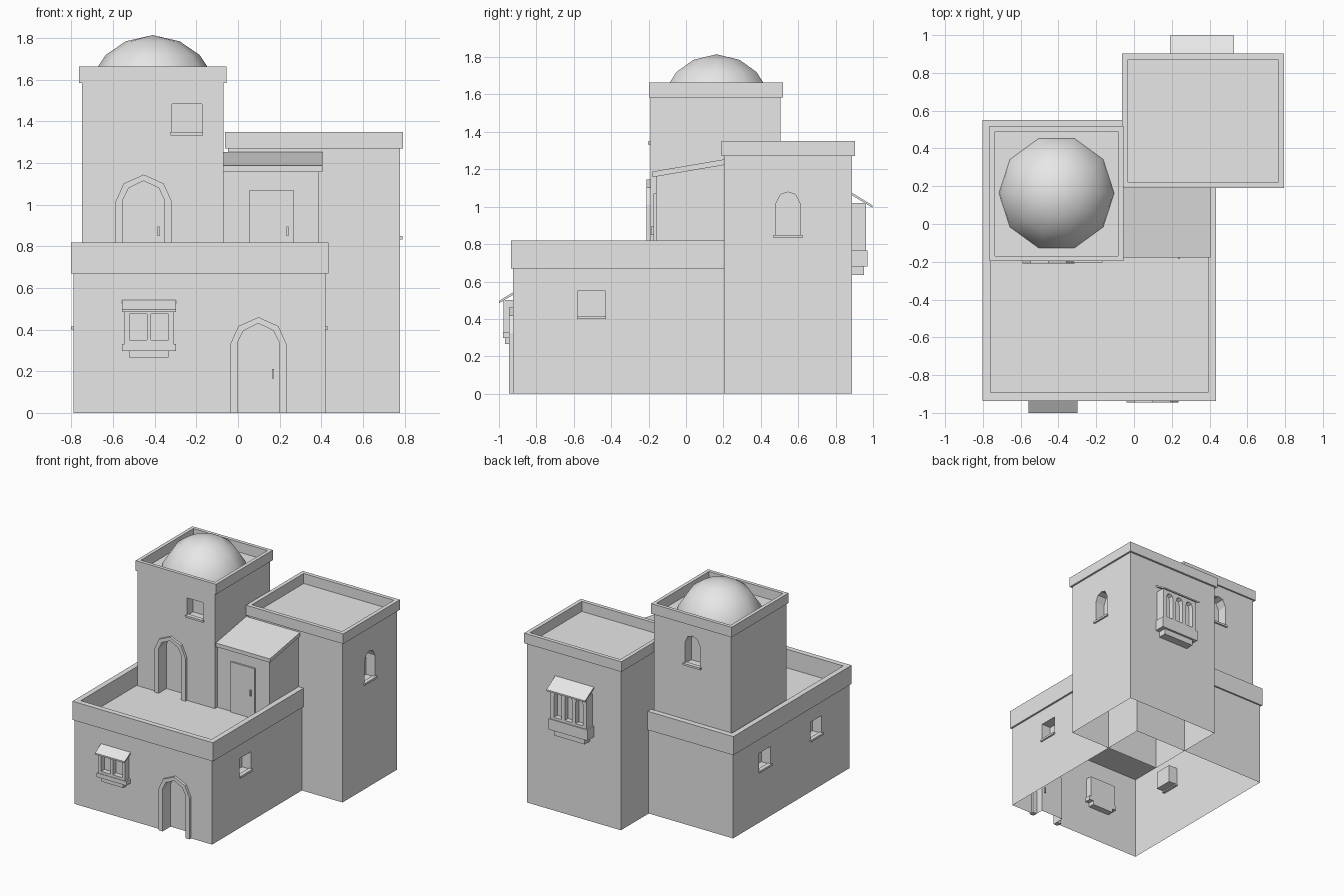
import bpy, bmesh
from mathutils import Vector

if "Cube" in bpy.data.objects:
    bpy.data.objects.remove(bpy.data.objects["Cube"], do_unlink=True)

PLASTER = bpy.data.materials.new("pale_grey_plaster")
PLASTER.use_nodes = True
GREY = (0.8, 0.8, 0.8, 1)
PLASTER.diffuse_color = GREY
PLASTER.node_tree.nodes["Principled BSDF"].inputs["Base Color"].default_value = GREY

# Outward and sideways directions of each wall
OUT = {"front": Vector((0, -1, 0)), "right": Vector((1, 0, 0)),
       "back": Vector((0, 1, 0)), "left": Vector((-1, 0, 0))}
SIDE = {"front": Vector((1, 0, 0)), "right": Vector((0, 1, 0)),
        "back": Vector((-1, 0, 0)), "left": Vector((0, -1, 0))}


def finish(name, bm):
    bmesh.ops.recalc_face_normals(bm, faces=bm.faces)
    mesh = bpy.data.meshes.new(name)
    bm.to_mesh(mesh)
    bm.free()
    mesh.materials.append(PLASTER)
    ob = bpy.data.objects.new(name, mesh)
    bpy.context.collection.objects.link(ob)
    return ob


def prism(name, pts, wall, at, d0, d1):
    """Outline in (sideways, up), extruded from d0 to d1 outward of a wall point."""
    bm = bmesh.new()
    base = Vector((at[0], at[1], 0)) + OUT[wall] * d0
    face = bm.faces.new([bm.verts.new(base + SIDE[wall] * u + Vector((0, 0, z))) for u, z in pts])
    new = bmesh.ops.extrude_face_region(bm, geom=[face])["geom"]
    moved = [v for v in new if isinstance(v, bmesh.types.BMVert)]
    bmesh.ops.translate(bm, verts=moved, vec=OUT[wall] * (d1 - d0))
    return finish(name, bm)


def rect(u0, u1, z0, z1):
    return [(u0, z0), (u1, z0), (u1, z1), (u0, z1)]


def box(name, x0, x1, y0, y1, z0, z1):
    return prism(name, rect(x0, x1, z0, z1), "front", (0, 0), -y0, -y1)


def cut(ob, cutters):
    for c in cutters:
        mod = ob.modifiers.new("opening", "BOOLEAN")
        mod.operation, mod.solver, mod.object = "DIFFERENCE", "EXACT", c
        bpy.context.view_layer.objects.active = ob
        bpy.ops.object.modifier_apply(modifier=mod.name)
        bpy.data.objects.remove(c, do_unlink=True)


def open_bottom(ob):
    bm = bmesh.new()
    bm.from_mesh(ob.data)
    low = min(v.co.z for v in bm.verts)
    under = [f for f in bm.faces if all(v.co.z < low + 0.001 for v in f.verts)]
    bmesh.ops.delete(bm, geom=under, context="FACES")
    bm.to_mesh(ob.data)
    bm.free()


def parapet(name, x0, x1, y0, y1, z0, z1, t):
    ring = box(name, x0, x1, y0, y1, z0, z1)
    cut(ring, [box("cutter", x0 + t, x1 - t, y0 + t, y1 - t, z0 - 0.1, z1 + 0.1)])


def arch(half, z0, spring, shoulder, top):
    """Arched outline running from the left foot over the top to the right foot."""
    left = [(-half, z0), (-half, spring), (-shoulder[0], shoulder[1])]
    return left + [(0, top)] + [(-u, z) for u, z in reversed(left)]


RECESS = 0.08


def window(wall, at, z, arched=False):
    """Adds a sill and returns the cutter for the opening."""
    prism(wall + "_window_sill", rect(-0.078, 0.078, z, z + 0.016), wall, at, -0.02, 0.013)
    if arched:
        pts = arch(0.066, z + 0.01, z + 0.18, (0.04, z + 0.232), z + 0.245)
    else:
        pts = rect(-0.072, 0.072, z + 0.01, z + 0.152)
    return prism("cutter", pts, wall, at, -RECESS, 0.1)


def arched_door(name, at, z, foot):
    """Adds surround and handle and returns the cutter for the doorway."""
    outer = arch(0.137, foot, z + 0.326, (0.096, z + 0.417), z + 0.46)
    inner = arch(0.1, foot, z + 0.338, (0.072, z + 0.395), z + 0.43)
    prism(name + "_surround", outer + inner[::-1], "front", at, -0.02, 0.02)
    prism(name + "_handle", rect(0.066, 0.076, z + 0.165, z + 0.21), "front", at,
          -RECESS - 0.01, -RECESS + 0.015)
    return prism("cutter", arch(0.1, foot - 0.1 if foot == 0 else foot, z + 0.338,
                                (0.072, z + 0.395), z + 0.43), "front", at, -RECESS, 0.1)


# Main house with roof terrace
house = box("house_walls", -0.79, 0.42, -0.925, 0.537, 0, 0.67)
cut(house, [arched_door("house_door", (0.098, -0.925), 0, 0),
            window("right", (0.42, -0.506), 0.4),
            window("left", (-0.79, -0.506), 0.4),
            window("left", (-0.79, 0.14), 0.4)])
open_bottom(house)
parapet("terrace_parapet", -0.802, 0.435, -0.936, 0.55, 0.67, 0.818, 0.043)

# Domed tower
tower = box("domed_tower_walls", -0.75, -0.07, -0.19, 0.505, 0.67, 1.585)
cut(tower, [arched_door("tower_door", (-0.453, -0.19), 0.685, 0.67),
            window("front", (-0.246, -0.19), 1.333),
            window("back", (-0.41, 0.505), 1.25, True)])
open_bottom(tower)
parapet("domed_tower_parapet", -0.764, -0.056, -0.197, 0.518, 1.585, 1.665, 0.028)

bm = bmesh.new()
SEGMENTS = 10
profile = [(0.31, 1.56), (0.3, 1.61), (0.225, 1.72), (0.13, 1.785), (0, 1.815)]
points = [bm.verts.new((r, 0, z)) for r, z in profile]
edges = [bm.edges.new(pair) for pair in zip(points, points[1:])]
bmesh.ops.spin(bm, geom=points + edges, cent=(0, 0, 0), axis=(0, 0, 1),
               angle=6.283185, steps=SEGMENTS)
bmesh.ops.remove_doubles(bm, verts=bm.verts, dist=0.001)
dome = finish("dome", bm)
dome.location = (-0.41, 0.163, 0)
dome.data.shade_smooth()

# Tall rear tower
rear = box("rear_tower_walls", -0.048, 0.778, 0.203, 0.887, 0, 1.27)
cut(rear, [window("right", (0.778, 0.545), 0.833, True)])
open_bottom(rear)
parapet("rear_tower_parapet", -0.063, 0.793, 0.19, 0.903, 1.27, 1.35, 0.031)

# Lean-to on the terrace
prism("lean_to_walls", [(-0.16, 0.67), (0.21, 0.67), (0.21, 1.225), (-0.16, 1.165)],
      "right", (0, 0), -0.08, 0.39)
prism("lean_to_roof", [(-0.178, 1.158), (0.21, 1.224), (0.21, 1.254), (-0.178, 1.188)],
      "right", (0, 0), -0.08, 0.405)
prism("lean_to_door", rect(0.055, 0.266, 0.67, 1.07), "front", (0, -0.16), -0.01, 0.013)
prism("lean_to_door_handle", rect(0.232, 0.242, 0.85, 0.895), "front", (0, -0.16), 0, 0.026)


def bay(name, wall, at, half, z, body_d, shelf_d, foot_d, awning, panes):
    """Projecting window: z lists foot, shelf, body and body top heights."""
    foot, shelf, bottom, top = z
    prism(name + "_foot", rect(-half + 0.035, half - 0.035, foot, shelf), wall, at, -0.05, foot_d)
    prism(name + "_shelf", rect(-half, half, shelf, bottom), wall, at, -0.05, shelf_d)
    body = prism(name + "_body", rect(-half + 0.012, half - 0.012, bottom, top),
                 wall, at, -0.05, body_d)
    cut(body, [prism("cutter", p, wall, at, body_d - 0.04, 0.2) for p in panes])
    # Sloping awning above
    side = 1 if wall == "back" else -1
    reach, high, low = awning
    y = at[1]
    prism(name + "_awning", [(y, high), (y + side * reach, low + 0.012),
                             (y + side * reach, low), (y, high - 0.014)],
          "right", (at[0], 0), -half, half)


# Front bay with two square panes
bay("front_bay", "front", (-0.428, -0.925), 0.13, (0.265, 0.297, 0.33, 0.5), 0.05, 0.054, 0.042,
    (0.075, 0.542, 0.484), [rect(u - 0.042, u + 0.042, 0.35, 0.475) for u in (-0.052, 0.052)])

# Rear bay with three slender arches
slits = [[(u + c, z) for u, z in arch(0.032, 0.785, 0.95, (0.023, 0.982), 0.995)]
         for c in (-0.095, 0, 0.095)]
bay("rear_bay", "back", (0.36, 0.887), 0.17, (0.635, 0.68, 0.765, 1.02), 0.076, 0.083, 0.066,
    (0.11, 1.075, 0.995), slits)
